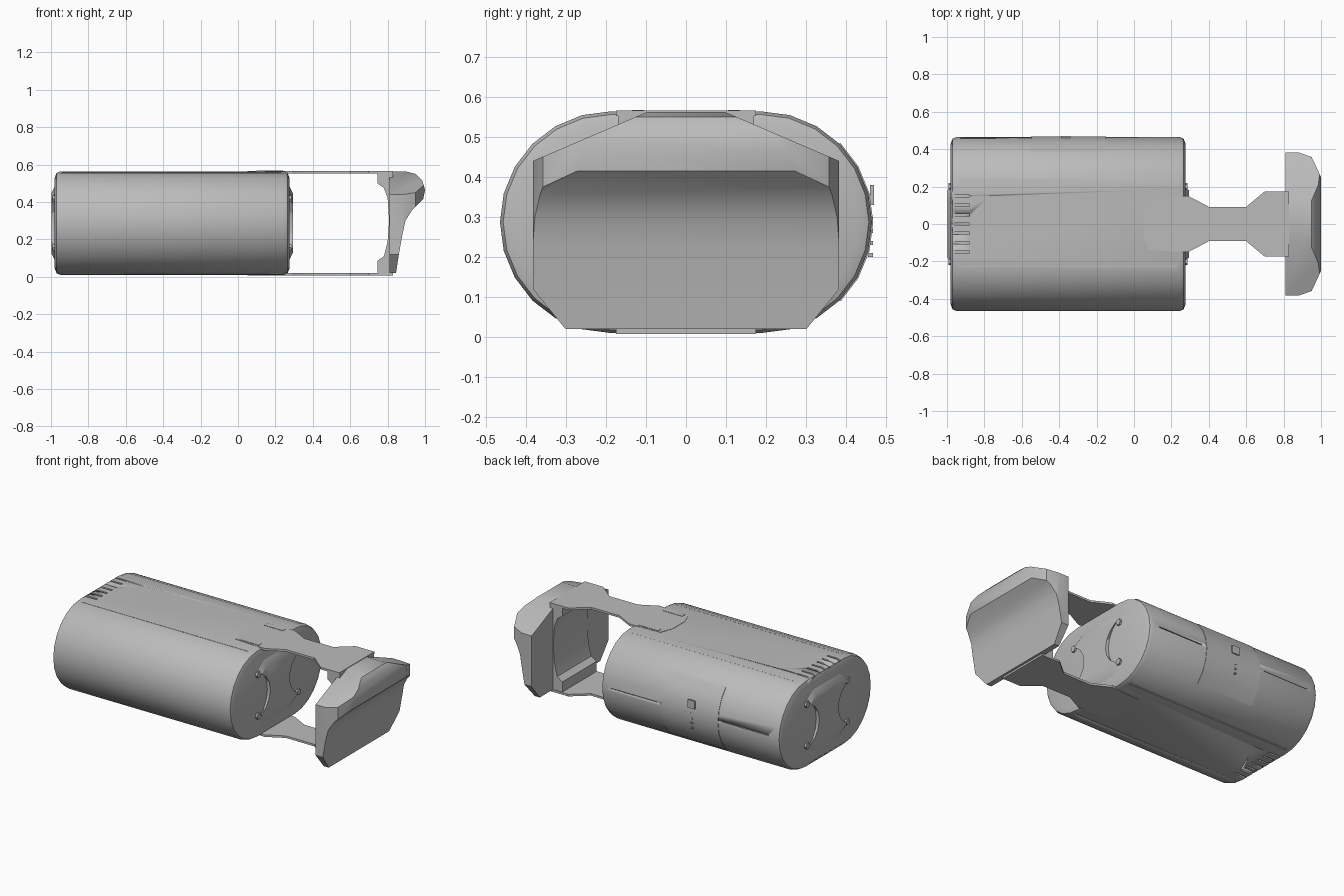
import bpy, bmesh, math
from mathutils import Vector

cube = bpy.data.objects.get("Cube")
if cube:
    bpy.data.objects.remove(cube)

grey = bpy.data.materials.new("plain grey")
grey.use_nodes = True
GREY = (0.5, 0.5, 0.5, 1)
grey.diffuse_color = GREY
grey.node_tree.nodes["Principled BSDF"].inputs["Base Color"].default_value = GREY

MID = 0.287          # height of the body axis
HALF = 0.277         # body half height
FLAT = 0.188         # centre of the rounded sides


def finish(name, bm, angle=30):
    bmesh.ops.recalc_face_normals(bm, faces=bm.faces)
    mesh = bpy.data.meshes.new(name)
    bm.to_mesh(mesh)
    bm.free()
    mesh.materials.append(grey)
    obj = bpy.data.objects.new(name, mesh)
    bpy.context.collection.objects.link(obj)
    bpy.ops.object.select_all(action='DESELECT')
    bpy.context.view_layer.objects.active = obj
    obj.select_set(True)
    bpy.ops.object.shade_smooth_by_angle(angle=math.radians(angle))
    return obj


def loft(bm, rings):
    loops = [[bm.verts.new(p) for p in ring] for ring in rings]
    n = len(loops[0])
    for a, b in zip(loops, loops[1:]):
        for i in range(n):
            bm.faces.new((a[i], a[(i + 1) % n], b[(i + 1) % n], b[i]))
    bm.faces.new(loops[0])
    bm.faces.new(loops[-1])


def box(bm, lo, hi):
    corners = lambda z: [(lo[0], lo[1], z), (hi[0], lo[1], z), (hi[0], hi[1], z), (lo[0], hi[1], z)]
    loft(bm, [corners(lo[2]), corners(hi[2])])


def section(x, inset):
    """Rounded slot outline of the body at x."""
    ring = []
    for side in (1, -1):
        for i in range(13):
            a = math.radians(90 - 15 * i)
            r = HALF - inset
            ring.append((x, side * (FLAT + r * math.cos(a)), MID + side * r * math.sin(a)))
    return ring


# Main housing with chamfered ends
bm = bmesh.new()
loft(bm, [section(-0.98, 0.035), section(-0.97, 0.008), section(-0.95, 0),
          section(0.245, 0), section(0.265, 0.008), section(0.275, 0.035)])
housing = finish("housing", bm)

# Slots and seams cut into the housing
bm = bmesh.new()
for s in (1, -1):
    zmid = MID + s * HALF
    for i in range(7):
        y = -0.15 + 0.05 * i
        box(bm, (-1.0, y - 0.006, zmid - 0.012), (-0.88, y + 0.006, zmid + 0.02))
    box(bm, (-0.87, 0.146, zmid - 0.008), (-0.77, 0.152, zmid + 0.02))
    for y in (-0.226, 0.234):
        box(bm, (-0.94, y - 0.003, zmid - 0.006), (0.23, y + 0.003, zmid + 0.02))
for x0, x1 in ((-0.9, -0.58), (-0.12, 0.2)):
    box(bm, (x0, 0.455, 0.297), (x1, 0.5, 0.303))
cutter = finish("slot_cutter", bm)
cutter.hide_render = True
cutter.hide_viewport = True
cut = housing.modifiers.new("slots", 'BOOLEAN')
cut.operation = 'DIFFERENCE'
cut.object = cutter
cut.solver = 'EXACT'

# Raised hourglass plate and bolts on each end
for name, x, d in (("left_end", 0.273, 1), ("right_end", -0.978, -1)):
    outline = []
    for s in (1, -1):
        outline.append((s * 0.13, s * 0.2))
        for i in range(7):
            a = math.radians(58 - 116 * i / 6)
            outline.append((s * (0.29 - 0.19 * math.cos(a)), s * 0.19 * math.sin(a)))
        outline.append((s * 0.13, -s * 0.2))
    bm = bmesh.new()
    loft(bm, [[(x, y, MID + z) for y, z in outline],
              [(x + d * 0.02, y * 0.96, MID + z * 0.8) for y, z in outline]])
    finish(name + "_plate", bm)
    bm = bmesh.new()
    for y in (-0.2, 0.2):
        for z in (-0.13, 0.13):
            ring = [(y + 0.02 * math.cos(k * math.pi / 3), MID + z + 0.02 * math.sin(k * math.pi / 3))
                    for k in range(6)]
            loft(bm, [[(x, p, q) for p, q in ring], [(x + d * 0.014, p, q) for p, q in ring]])
    finish(name + "_bolts", bm)

# Access panel wrapped on the rear side
bm = bmesh.new()
arc = [math.radians(a) for a in range(-45, 46, 15)]
pts = [(r, a) for r, seq in ((HALF + 0.003, arc), (HALF - 0.01, arc[::-1])) for a in seq]
loft(bm, [[(x, FLAT + r * math.cos(a), MID + r * math.sin(a)) for r, a in pts]
          for x in (-0.55, -0.15)])
finish("access_panel", bm)
bm = bmesh.new()
box(bm, (-0.39, 0.46, 0.33), (-0.34, 0.47, 0.38))
for i in range(4):
    box(bm, (-0.37, 0.455, 0.29 - 0.03 * i), (-0.36, 0.468, 0.30 - 0.03 * i))
finish("panel_button", bm)

# Thin arms above and below, with clasp and ribs
half_arm = [(0.05, 0.06), (0.08, 0.14), (0.29, 0.15), (0.4, 0.092), (0.6, 0.092), (0.7, 0.175), (0.83, 0.175)]
arm = half_arm + [(x, -y) for x, y in reversed(half_arm)]
for name, s in (("upper", 1), ("lower", -1)):
    z0, z1 = MID + s * 0.266, MID + s * 0.279
    bm = bmesh.new()
    loft(bm, [[(x, y, z0) for x, y in arm], [(x, y, z1) for x, y in arm]])
    finish(name + "_arm", bm)
    bm = bmesh.new()
    for y in (-0.12, 0.12):
        box(bm, (0.1, y - 0.015, min(z0, z1)), (0.24, y + 0.015, max(z0, z1) + 0.002 * (s > 0)))
    finish(name + "_clasp", bm)

# Curved bracket joining the arms to the pad
bracket = [(0.745, 0.555), (0.745, 0.5), (0.78, 0.475), (0.8, 0.42), (0.808, 0.3),
           (0.8, 0.19), (0.78, 0.11), (0.745, 0.085), (0.745, 0.02), (0.83, 0.02), (0.83, 0.555)]
bm = bmesh.new()
loft(bm, [[(x, y, z) for x, z in bracket] for y in (-0.17, 0.17)])
finish("pad_bracket", bm)

# End pad: side profile swept across, corners sliced off
profile = [(0.81, 0.563), (0.9, 0.563), (0.95, 0.55), (0.985, 0.515), (1.0, 0.465), (0.99, 0.415),
           (0.93, 0.355), (0.895, 0.3), (0.88, 0.23), (0.86, 0.12), (0.845, 0.02), (0.81, 0.02)]
bm = bmesh.new()
loft(bm, [[(x, y, z) for x, z in profile] for y in (-0.383, 0.383)])
for s in (1, -1):
    cuts = [((0.9, 0.383, 0.12), (0, 0.09, 0.11)), ((0.9, 0.383, 0.44), (0, 0.07, -0.03)),
            ((0.9, 0.352, 0.505), (0, 0.06, -0.072)), ((0.88, 0.383, 0.3), (-0.07, 0.025, 0)),
            ((0.95, 0.358, 0.3), (-0.05, 0.108, 0))]
    for point, along in cuts:
        v = Vector(along)
        # Slice normal is square to the slope and points outward
        n = Vector((0, v.z, -v.y)) if v.x == 0 else Vector((v.y, -v.x, 0))
        if n.y < 0:
            n = -n
        bmesh.ops.bisect_plane(bm, geom=bm.verts[:] + bm.edges[:] + bm.faces[:],
                               plane_co=(point[0], s * point[1], point[2]),
                               plane_no=(n.x, s * n.y, n.z), clear_outer=True)
        bmesh.ops.holes_fill(bm, edges=[e for e in bm.edges if e.is_boundary])
finish("end_pad", bm)
